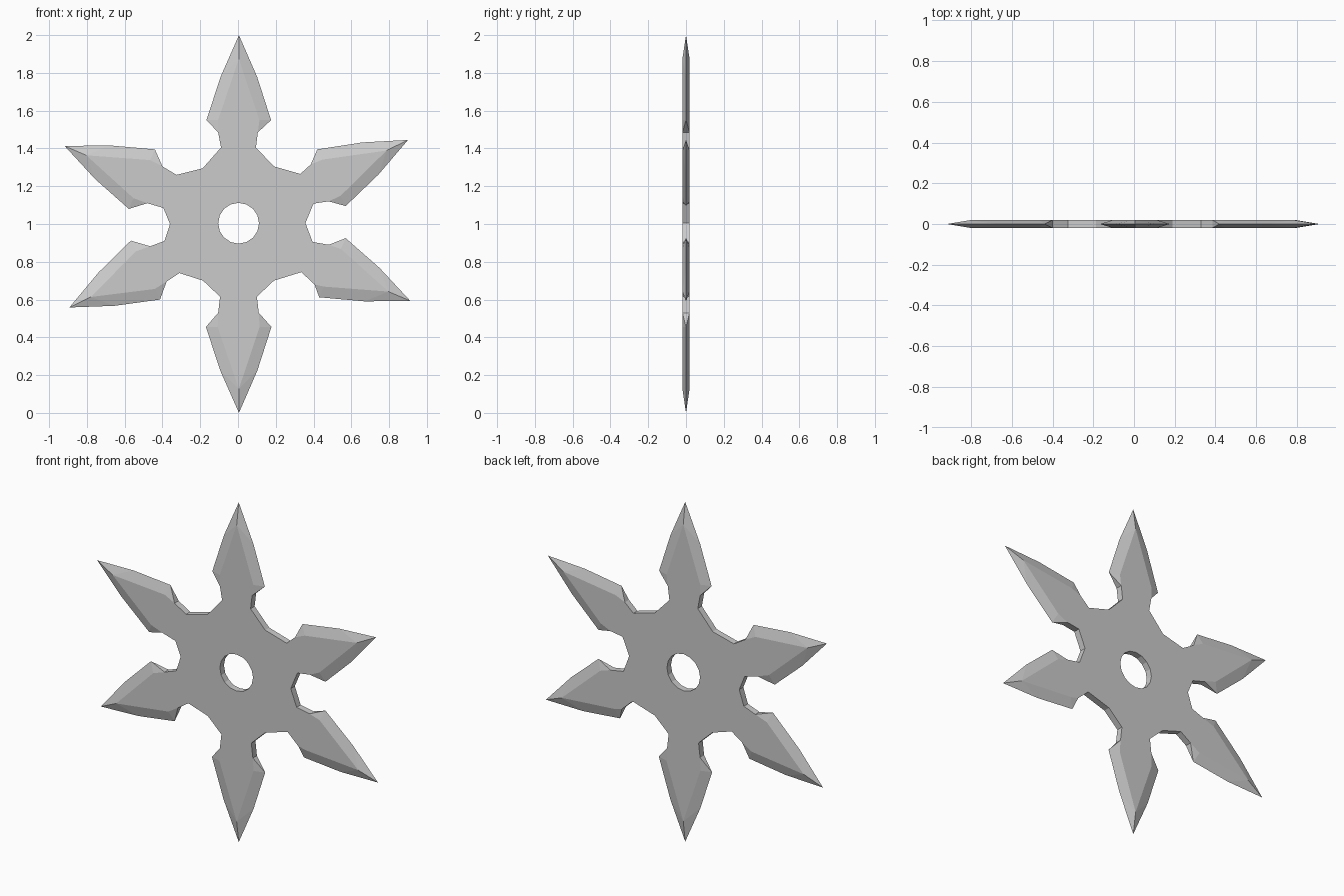
import bpy, bmesh, math
from mathutils import Vector

if "Cube" in bpy.data.objects:
    bpy.data.objects.remove(bpy.data.objects["Cube"])

HALF = 0.019          # half thickness
HOLE = (0.003, 1.004, 0.108, 16)

# Clockwise sectors: neck, shoulder, tip, shoulder, neck, then three hub points
SECTORS = [
    [(-.105, 1.485), (-.167, 1.55), (.005, 2.0), (.175, 1.55), (.105, 1.485),
     (.095, 1.405), (.19, 1.305), (.33, 1.265)],
    [(.385, 1.315), (.42, 1.395), (.9, 1.445), (.57, 1.095), (.48, 1.12),
     (.40, 1.108), (.357, 1.005), (.395, .905)],
    [(.48, .89), (.57, .925), (.912, .593), (.43, .612), (.405, .68),
     (.335, .745), (.19, .70), (.10, .615)],
    [(.11, .53), (.177, .455), (.005, .0), (-.17, .455), (-.105, .53),
     (-.095, .615), (-.185, .70), (-.31, .74)],
    [(-.378, .695), (-.413, .60), (-.893, .558), (-.567, .912), (-.465, .882),
     (-.39, .91), (-.36, 1.0), (-.395, 1.085)],
    [(-.48, 1.11), (-.578, 1.08), (-.918, 1.413), (-.44, 1.395), (-.40, 1.305),
     (-.325, 1.26), (-.187, 1.295), (-.09, 1.405)],
]

bm = bmesh.new()


def vert(p, y):
    return bm.verts.new((p[0], y, p[1]))


def both(p):
    return [vert(p, -HALF), vert(p, HALF)]


def bulge(a, b, centre, amount=0.012):
    m = (a + b) / 2
    d = b - a
    n = Vector((-d.y, d.x)).normalized()
    return m + n * amount * (1 if n.dot(m - centre) > 0 else -1)


caps = [[], []]       # front and back flat outlines
rim = []              # full-height rim points for the straight walls
for sector in SECTORS:
    n1, s1, tip, s2, n2, *hub = [Vector(p) for p in sector]
    base = (s1 + s2) / 2
    centre = (base + tip) / 2
    # sharp mid-plane edge of the blade
    e1, em1, et, em2, e2 = [vert(p, 0) for p in
                            (s1, bulge(s1, tip, centre), tip, bulge(s2, tip, centre), s2)]
    N1, N2 = both(n1), both(n2)
    # ridge of the flat area inside the ground edges
    R1, RT, R2 = both(s1.lerp(s2, .18)), both(tip.lerp(base, .28)), both(s2.lerp(s1, .18))
    for k in (0, 1):
        for f in ((N1[k], e1, R1[k]), (R1[k], e1, em1, RT[k]), (em1, et, RT[k]),
                  (et, em2, RT[k]), (em2, e2, R2[k], RT[k]), (R2[k], e2, N2[k])):
            bm.faces.new(f)
    bm.faces.new((N1[0], N1[1], e1))
    bm.faces.new((N2[0], N2[1], e2))
    H = [both(p) for p in hub]
    for k in (0, 1):
        caps[k] += [v[k] for v in [N1, R1, RT, R2, N2] + H]
    rim.append((N1, [N2] + H))

# straight walls between blades
for i, (_, run) in enumerate(rim):
    run = run + [rim[(i + 1) % len(rim)][0]]
    for a, b in zip(run, run[1:]):
        bm.faces.new((a[0], b[0], b[1], a[1]))

# centre hole wall
cx, cz, r, n = HOLE
ring = [both((cx + r * math.cos(2 * math.pi * i / n), cz + r * math.sin(2 * math.pi * i / n)))
        for i in range(n)]
for a, b in zip(ring, ring[1:] + ring[:1]):
    bm.faces.new((a[0], b[0], b[1], a[1]))

# flat faces, filled around the hole
for k in (0, 1):
    edges = []
    for loop in (caps[k], [v[k] for v in ring]):
        for a, b in zip(loop, loop[1:] + loop[:1]):
            edges.append(bm.edges.get((a, b)) or bm.edges.new((a, b)))
    bmesh.ops.triangle_fill(bm, use_beauty=True, use_dissolve=False, edges=edges,
                            normal=(0, -1 if k == 0 else 1, 0))

bmesh.ops.recalc_face_normals(bm, faces=bm.faces[:])
mesh = bpy.data.meshes.new("throwing_star")
bm.to_mesh(mesh)
bm.free()
bpy.context.collection.objects.link(bpy.data.objects.new("throwing_star", mesh))
